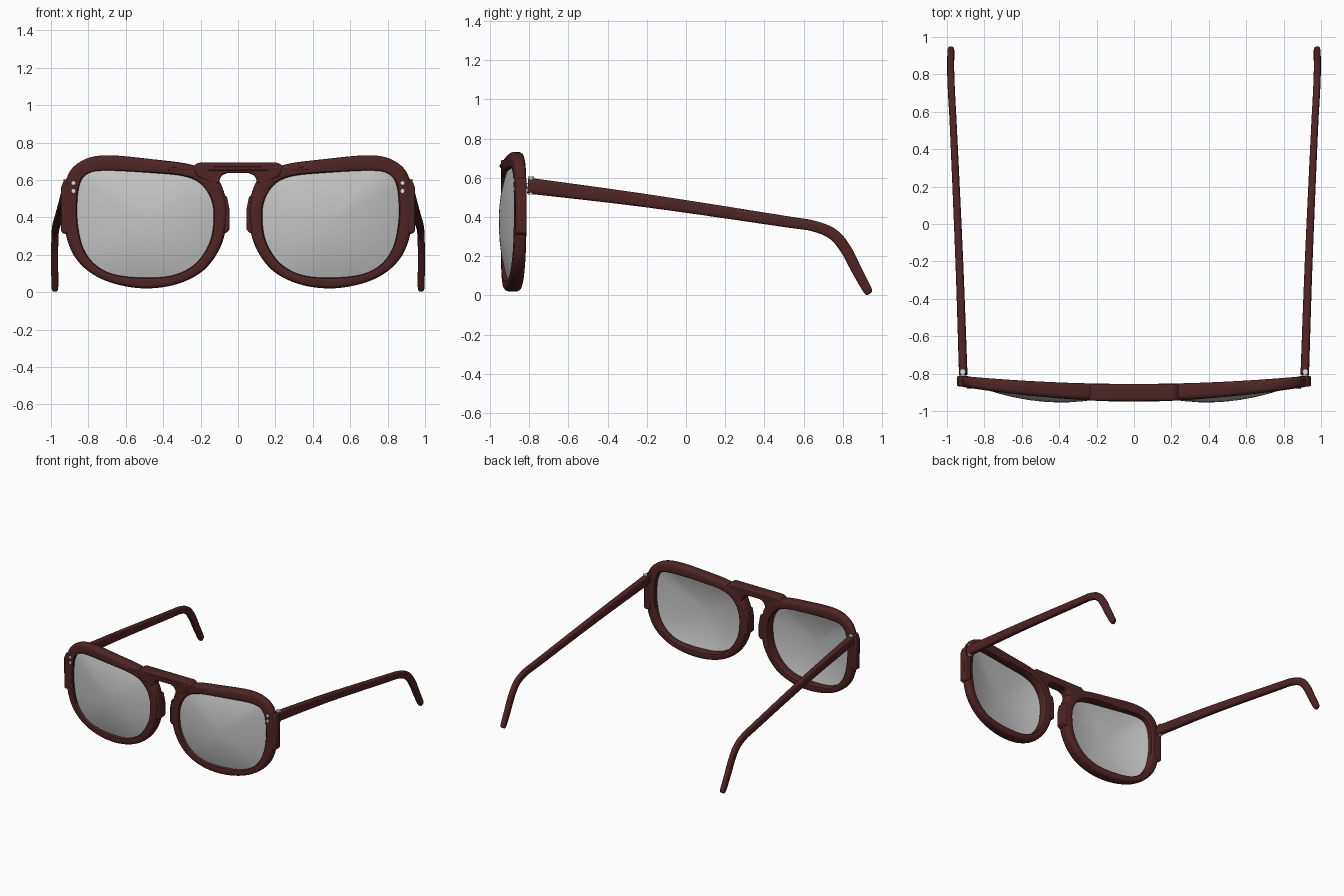
import bpy, bmesh, math
from mathutils import Vector

cube = bpy.data.objects.get("Cube")
if cube:
    bpy.data.objects.remove(cube, do_unlink=True)


def material(name, rgb, alpha=1.0):
    m = bpy.data.materials.new(name)
    m.use_nodes = True
    m.diffuse_color = (*rgb, alpha)
    node = m.node_tree.nodes["Principled BSDF"]
    node.inputs["Base Color"].default_value = (*rgb, 1)
    node.inputs["Alpha"].default_value = alpha
    node.inputs["Roughness"].default_value = 0.5
    return m


MAROON = material("dark maroon", (0.078, 0.018, 0.018))
GLASS = material("grey glass", (0.55, 0.55, 0.55), 0.75)
METAL = material("pale metal", (0.75, 0.75, 0.75))


def finish(bm, name, mat, bevel=0.0):
    bmesh.ops.recalc_face_normals(bm, faces=bm.faces)
    me = bpy.data.meshes.new(name)
    bm.to_mesh(me)
    bm.free()
    me.materials.append(mat)
    ob = bpy.data.objects.new(name, me)
    bpy.context.collection.objects.link(ob)
    bpy.ops.object.select_all(action='DESELECT')
    ob.select_set(True)
    bpy.context.view_layer.objects.active = ob
    bpy.ops.object.shade_smooth_by_angle(angle=math.radians(40))
    if bevel:
        b = ob.modifiers.new("soft_edges", 'BEVEL')
        b.width, b.segments = bevel, 2
    return ob


def spline(pts, steps, closed):
    """Smooth interpolation through points of any dimension."""
    n, out = len(pts), []
    pick = (lambda i: pts[i % n]) if closed else (lambda i: pts[max(0, min(n - 1, i))])
    for i in range(n if closed else n - 1):
        for k in range(steps):
            t = k / steps
            out.append(tuple(
                0.5 * (2 * b + (c - a) * t + (2 * a - 5 * b + 4 * c - d) * t * t
                       + (3 * b - a - 3 * c + d) * t ** 3)
                for a, b, c, d in zip(*(pick(i + j) for j in (-1, 0, 1, 2)))))
    return out if closed else out + [tuple(pts[-1])]


def bridge_rings(bm, rings, close_rows=False):
    n = len(rings[0])
    pairs = list(zip(rings, rings[1:]))
    if close_rows:
        pairs.append((rings[-1], rings[0]))
    for r0, r1 in pairs:
        for i in range(n):
            j = (i + 1) % n
            bm.faces.new((r0[i], r0[j], r1[j], r1[i]))


def wrap(x):
    """Depth centre and half thickness of the wrapped front."""
    u = (x / 0.945) ** 2
    return -0.9 + 0.062 * u, 0.045 - 0.017 * u


def sweep(name, stations, side, mat, segments=16):
    """Rounded bar; each station is x, y, z, half width, half height."""
    bm, rings = bmesh.new(), []
    side = Vector(side)
    for i, s in enumerate(stations):
        a = Vector(stations[max(i - 1, 0)][:3])
        b = Vector(stations[min(i + 1, len(stations) - 1)][:3])
        tangent = (b - a).normalized()
        across = (side - tangent * side.dot(tangent)).normalized()
        up = tangent.cross(across)
        ring = []
        for k in range(segments):
            t = 2 * math.pi * (k + 0.5) / segments
            c, d = math.cos(t), math.sin(t)
            p = across * math.copysign(abs(c) ** 0.6, c) * s[3]
            q = up * math.copysign(abs(d) ** 0.6, d) * s[4]
            ring.append(bm.verts.new(Vector(s[:3]) + p + q))
        rings.append(ring)
    bridge_rings(bm, rings)
    bm.faces.new(rings[0])
    bm.faces.new(rings[-1])
    return finish(bm, name, mat)


def prism(name, outline, y0, y1, mat, bevel):
    bm = bmesh.new()
    front = [bm.verts.new((x, y0, z)) for x, z in outline]
    back = [bm.verts.new((x, y1, z)) for x, z in outline]
    bridge_rings(bm, [front, back])
    bm.faces.new(front)
    bm.faces.new(back)
    return finish(bm, name, mat, bevel)


def cylinder(name, centre, radius, depth, axis, mat):
    bm = bmesh.new()
    bmesh.ops.create_cone(bm, cap_ends=True, segments=16, radius1=radius,
                          radius2=radius, depth=depth)
    turn = Vector((0, 0, 1)).rotation_difference(Vector(axis)).to_matrix()
    bmesh.ops.rotate(bm, matrix=turn, verts=bm.verts)
    bmesh.ops.translate(bm, vec=centre, verts=bm.verts)
    return finish(bm, name, mat, 0.002)


# Paired rim outlines (x, z), clockwise from the nose
OUTER = [(.058, .40), (.07, .52), (.125, .625), (.25, .682), (.45, .71), (.70, .732),
         (.83, .705), (.91, .625), (.935, .47), (.925, .33), (.88, .20), (.79, .105),
         (.66, .045), (.49, .02), (.32, .045), (.18, .12), (.09, .25)]
INNER = [(.13, .40), (.145, .50), (.20, .58), (.29, .62), (.45, .637), (.70, .65),
         (.80, .635), (.845, .58), (.86, .47), (.855, .35), (.825, .23), (.755, .14),
         (.65, .092), (.49, .078), (.34, .092), (.225, .155), (.15, .27)]
outer, inner = spline(OUTER, 6, True), spline(INNER, 6, True)

# Rim section: position from inner to outer edge, depth from front to back
HALF = [(0, .75), (.08, .95), (.2, 1), (.72, 1), (.88, .88), (.97, .62), (1, .3)]
SECTION = [(w, -d) for w, d in HALF] + [(w, d) for w, d in reversed(HALF)]

for s, label in ((1, "left"), (-1, "right")):
    # Rim
    bm, rings = bmesh.new(), []
    for w, d in SECTION:
        ring = []
        for (xo, zo), (xi, zi) in zip(outer, inner):
            x, z = xi + (xo - xi) * w, zi + (zo - zi) * w
            yc, h = wrap(x)
            ring.append(bm.verts.new((s * x, yc + d * h, z)))
        rings.append(ring)
    bridge_rings(bm, rings, True)
    finish(bm, label + "_rim", MAROON)

    # Domed lens
    bm, rings = bmesh.new(), []
    cx, cz = 0.49, 0.37

    def lens_y(x, t):
        yc, h = wrap(x)
        return yc - h + 0.02 - 0.046 * (1 - t * t)

    for t in (1.01, .9, .75, .6, .4, .2):
        ring = []
        for x, z in inner:
            x, z = cx + (x - cx) * t, cz + (z - cz) * t
            ring.append(bm.verts.new((s * x, lens_y(x, t), z)))
        rings.append(ring)
    bridge_rings(bm, rings)
    hub = bm.verts.new((s * cx, lens_y(cx, 0), cz))
    for i, v in enumerate(rings[-1]):
        bm.faces.new((v, rings[-1][(i + 1) % len(inner)], hub))
    finish(bm, label + "_lens", GLASS)

    # Nose pad and outer end piece
    prism(label + "_nose_pad", [(s * x, z) for x, z in (
        (.045, .335), (.045, .44), (.06, .515), (.10, .52), (.11, .33), (.065, .315))],
        -.938, -.856, MAROON, .008)
    prism(label + "_end_piece", [(s * x, z) for x, z in (
        (.945, .32), (.946, .56), (.93, .60), (.885, .60), (.885, .33), (.925, .31))],
        -.868, -.812, MAROON, .008)

    # Temple arm with the bent ear tip
    arm = [(.913, -.805, .56, .023, .041), (.934, -.2, .483, .021, .034),
           (.965, .5, .378, .019, .029), (.973, .65, .354, .019, .028),
           (.978, .75, .312, .019, .029), (.980, .815, .235, .019, .029),
           (.980, .87, .13, .019, .027), (.979, .925, .028, .018, .023),
           (.979, .936, .009, .010, .012)]
    sweep(label + "_temple", [(s * p[0], *p[1:]) for p in spline(arm, 5, False)],
          (1, 0, 0), MAROON)

    # Hinge pin, hinge plate and front rivets
    cylinder(label + "_hinge_pin", (s * .916, -.79, .56), .016, .092, (0, 0, 1), METAL)
    cylinder(label + "_hinge_plate", (s * .914, -.81, .56), .014, .03, (0, 1, 0), METAL)
    for z, word in ((.583, "upper"), (.541, "lower")):
        yc, h = wrap(.88)
        cylinder(f"{label}_{word}_rivet", (s * .88, yc - h, z), .012, .012,
                 (0, 1, 0), METAL)

# Keyhole bridge
half = [(.215, .692), (.243, .672), (.22, .62), (.125, .575), (.10, .585),
        (.098, .607), (.082, .627), (.055, .637)]
prism("bridge", half + [(-x, z) for x, z in reversed(half)], -.944, -.856, MAROON, .008)

# Slim brow ridge running across both rims
ridge = []
for i in range(-12, 13):
    x = i * 0.05
    yc, h = wrap(x)
    fade = 1 - 0.75 * (abs(x) / 0.6) ** 2
    ridge.append((x, yc - h + .006, .661, .011 * fade, .011 * fade))
sweep("brow_ridge", ridge, (0, 1, 0), MAROON, 12)
